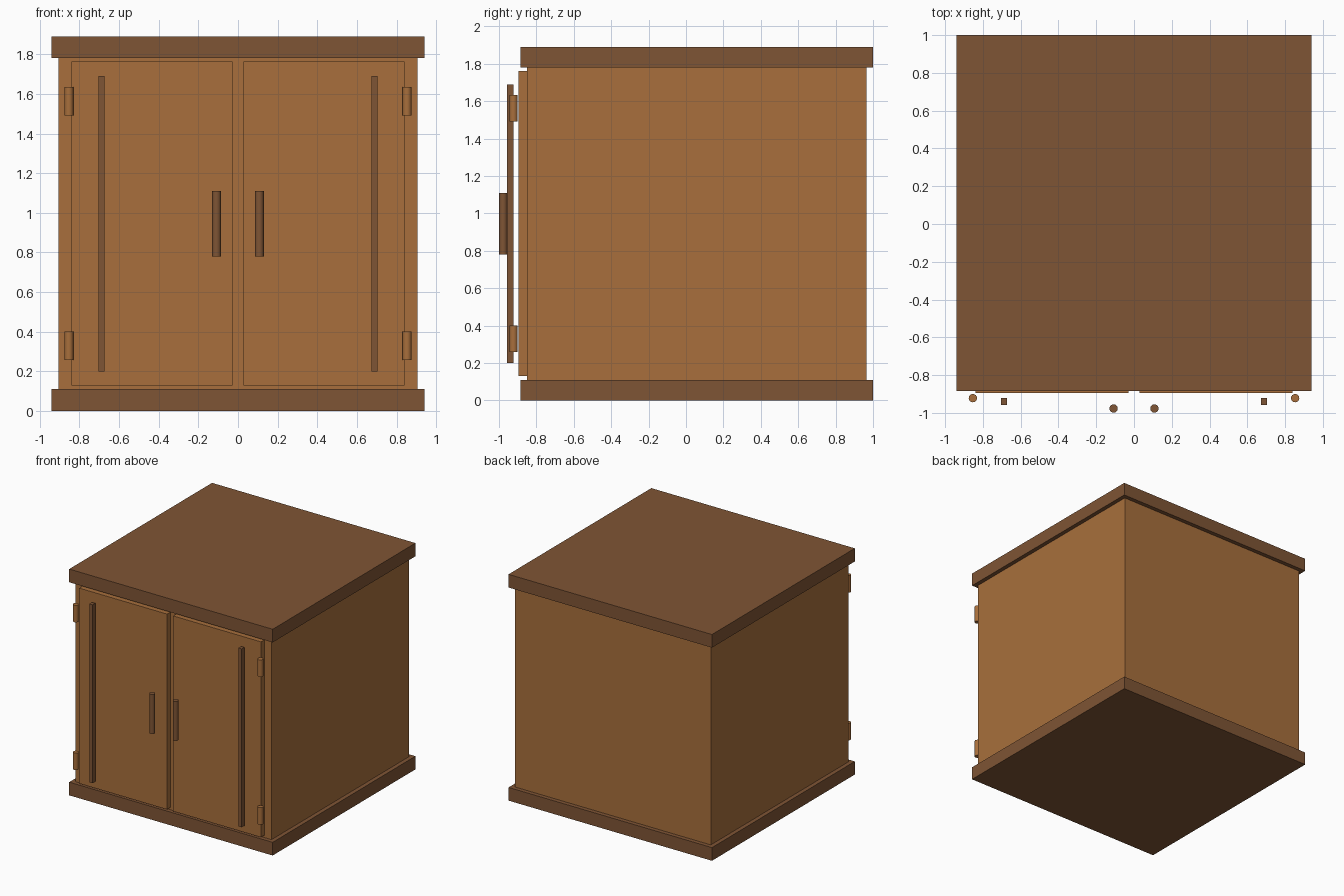
import bpy
import math

if "Cube" in bpy.data.objects:
    bpy.data.objects.remove(bpy.data.objects["Cube"])


def material(name, rgb):
    m = bpy.data.materials.new(name)
    m.diffuse_color = (*rgb, 1.0)
    m.use_nodes = True
    m.node_tree.nodes["Principled BSDF"].inputs["Base Color"].default_value = m.diffuse_color
    return m


LIGHT = material("light wood", (0.392, 0.159, 0.045))
DARK = material("dark wood", (0.212, 0.090, 0.035))


def box(name, lo, hi, mat):
    center = [(a + b) / 2 for a, b in zip(lo, hi)]
    bpy.ops.mesh.primitive_cube_add(size=1, location=center)
    ob = bpy.context.object
    ob.name = name
    ob.scale = [b - a for a, b in zip(lo, hi)]
    bpy.ops.object.transform_apply(location=False, rotation=False, scale=True)
    ob.data.materials.append(mat)
    return ob


def rod(name, x, y, z0, z1, radius, mat):
    bpy.ops.mesh.primitive_cylinder_add(vertices=16, radius=radius, depth=z1 - z0,
                                        location=(x, y, (z0 + z1) / 2))
    ob = bpy.context.object
    ob.name = name
    ob.data.materials.append(mat)
    bpy.ops.object.shade_smooth_by_angle(angle=math.radians(35))
    return ob


# Plinth, carcass and top board
box("base_board", (-0.94, -0.885, 0), (0.94, 1.0, 0.11), DARK)
box("cabinet_body", (-0.905, -0.85, 0.11), (0.905, 0.965, 1.78), LIGHT)
box("top_board", (-0.94, -0.885, 1.78), (0.94, 1.0, 1.89), DARK)

# Mirrored doors with trim strip, handle and hinges
for side, s in (("left", -1), ("right", 1)):
    xa, xb = sorted((s * 0.028, s * 0.84))
    box(side + "_door", (xa, -0.896, 0.13), (xb, -0.85, 1.762), LIGHT)
    xa, xb = sorted((s * 0.673, s * 0.704))
    box(side + "_trim_strip", (xa, -0.957, 0.20), (xb, -0.922, 1.69), DARK)
    rod(side + "_handle", s * 0.108, -0.977, 0.78, 1.11, 0.022, DARK)
    for level, z in (("lower", 0.258), ("upper", 1.492)):
        rod(f"{side}_{level}_hinge", s * 0.853, -0.922, z, z + 0.142, 0.022, LIGHT)
